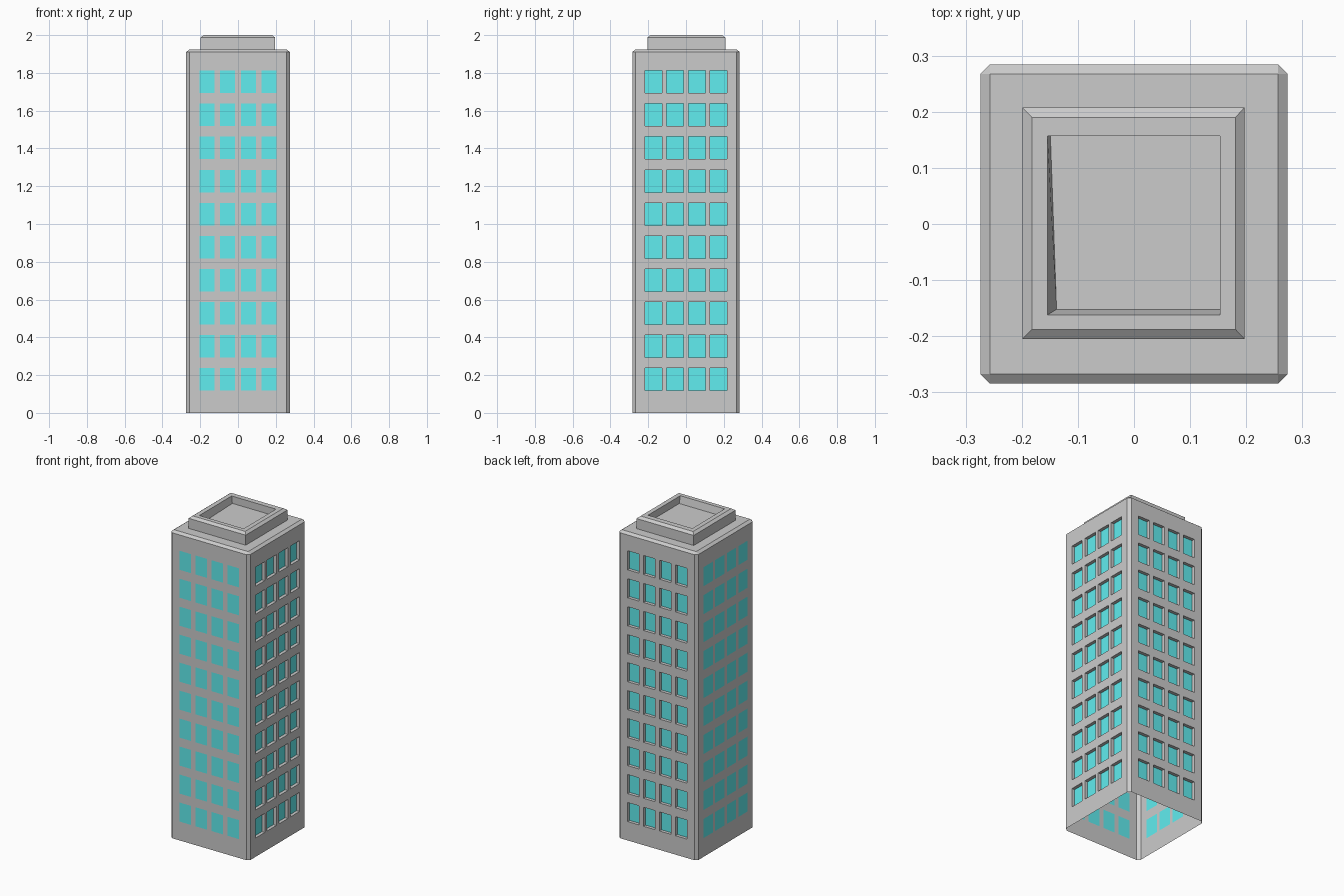
import bpy, bmesh
from mathutils import Vector

if "Cube" in bpy.data.objects:
    bpy.data.objects.remove(bpy.data.objects["Cube"])

HX, HY, C = 0.274, 0.284, 0.017      # half widths and corner chamfer
WALL_TOP, ROOF, TOP = 1.911, 1.924, 2.0
DEPTH = 0.02                         # window recess on right and back
UP = Vector((0, 0, 1))


def finish(bm, name, material=None):
    bmesh.ops.remove_doubles(bm, verts=bm.verts, dist=1e-5)
    mesh = bpy.data.meshes.new(name)
    bm.to_mesh(mesh)
    bm.free()
    obj = bpy.data.objects.new(name, mesh)
    bpy.context.collection.objects.link(obj)
    if material:
        mesh.materials.append(material)
    return obj


def face(bm, *pts):
    return bm.faces.new([bm.verts.new(p) for p in pts])


def rect(x0, x1, y0, y1, z):
    return [Vector(p) for p in ((x0, y0, z), (x1, y0, z), (x1, y1, z), (x0, y1, z))]


# Wall panel as a grid; alternate cells become windows, flush or recessed
def wall(shell, glass, p0, p1, win_w, pitch, recess):
    p0, p1 = Vector(p0), Vector(p1)
    direction = (p1 - p0).normalized()
    inward = UP.cross(direction) * recess
    mid = (p1 - p0).length / 2
    us, zs = [0], [0]
    for i in range(4):
        c = mid + (i - 1.5) * pitch
        us += [c - win_w / 2, c + win_w / 2]
    for j in range(10):
        zs += [0.118 + 0.175 * j, 0.237 + 0.175 * j]
    us.append(mid * 2)
    zs.append(WALL_TOP)
    for i in range(len(us) - 1):
        for j in range(len(zs) - 1):
            q = [p0 + direction * u + UP * z for u, z in
                 ((us[i], zs[j]), (us[i + 1], zs[j]),
                  (us[i + 1], zs[j + 1]), (us[i], zs[j + 1]))]
            if i % 2 and j % 2:
                face(glass, *[p + inward for p in q])
                if recess:
                    for k in range(4):
                        a, b = q[k], q[(k + 1) % 4]
                        face(shell, a, b, b + inward, a + inward)
            else:
                face(shell, *q)


# Tower walls, open at the bottom
shell, glass = bmesh.new(), bmesh.new()
ax, ay = HX - C, HY - C
walls = [((-ax, -HY, 0), (ax, -HY, 0), 0.079, 0.110, 0),
         ((HX, -ay, 0), (HX, ay, 0), 0.090, 0.1145, DEPTH),
         ((ax, HY, 0), (-ax, HY, 0), 0.079, 0.110, DEPTH),
         ((-HX, ay, 0), (-HX, -ay, 0), 0.090, 0.1145, 0)]
roof = rect(-ax, ax, -ay, ay, ROOF)
for k, (p0, p1, w, pitch, recess) in enumerate(walls):
    wall(shell, glass, p0, p1, w, pitch, recess)
    # Corner chamfer, top chamfer and corner triangle
    a, b, n = Vector(p0), Vector(p1), Vector(walls[(k + 1) % 4][0])
    h = UP * WALL_TOP
    r0, r1 = roof[k], roof[(k + 1) % 4]
    face(shell, b, n, n + h, b + h)
    face(shell, a + h, b + h, r1, r0)
    face(shell, b + h, n + h, r1)
face(shell, *roof)
finish(shell, "tower_shell")

cyan = bpy.data.materials.new("window_cyan")
cyan.diffuse_color = (0.12, 0.85, 0.87, 1)
cyan.use_nodes = True
cyan.node_tree.nodes["Principled BSDF"].inputs["Base Color"].default_value = cyan.diffuse_color
finish(glass, "windows", cyan)

# Roof block with chamfered rim and a shallow, slightly skewed well
loops = [rect(-0.199, 0.197, -0.205, 0.208, ROOF),
         rect(-0.199, 0.197, -0.205, 0.208, TOP - 0.013),
         rect(-0.182, 0.181, -0.188, 0.190, TOP),
         rect(-0.154, 0.153, -0.162, 0.157, TOP),
         [Vector(p) for p in ((-0.138, -0.152, 1.955), (0.153, -0.152, 1.955),
                              (0.153, 0.157, 1.955), (-0.149, 0.157, 1.955))]]
block = bmesh.new()
for lo, hi in zip(loops, loops[1:]):
    for k in range(4):
        m = (k + 1) % 4
        face(block, lo[k], lo[m], hi[m], hi[k])
face(block, *loops[-1])
finish(block, "roof_block")
